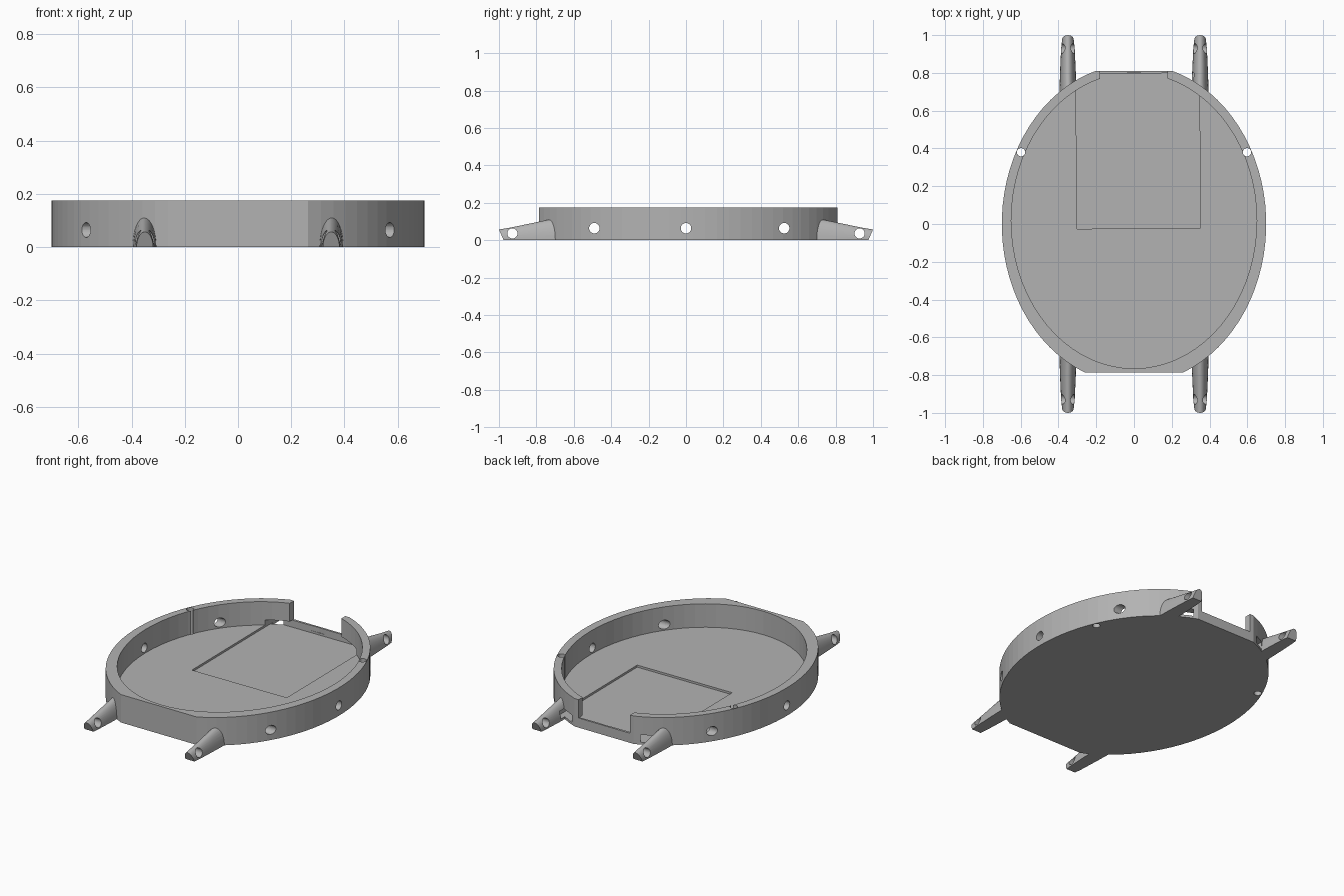
import bpy, bmesh
from math import sin, cos, asin, pi, radians
from mathutils import Matrix

if "Cube" in bpy.data.objects:
    bpy.data.objects.remove(bpy.data.objects["Cube"])

grey = bpy.data.materials.new("plain_grey")
grey.use_nodes = True
grey.diffuse_color = (0.45, 0.45, 0.45, 1)
grey.node_tree.nodes["Principled BSDF"].inputs["Base Color"].default_value = (0.45, 0.45, 0.45, 1)

HEIGHT, FLOOR, RECESS, SILL = 0.175, 0.028, 0.015, 0.06


def finish(name, bm):
    bmesh.ops.recalc_face_normals(bm, faces=bm.faces)
    mesh = bpy.data.meshes.new(name)
    bm.to_mesh(mesh)
    bm.free()
    mesh.materials.append(grey)
    obj = bpy.data.objects.new(name, mesh)
    bpy.context.collection.objects.link(obj)
    return obj


def prism(name, outline, z0, z1):
    bm = bmesh.new()
    low = bm.faces.new([bm.verts.new((x, y, z0)) for x, y in outline])
    top = bmesh.ops.extrude_face_region(bm, geom=[low])["geom"]
    moved = [v for v in top if isinstance(v, bmesh.types.BMVert)]
    bmesh.ops.translate(bm, verts=moved, vec=(0, 0, z1 - z0))
    return finish(name, bm)


def box(name, x0, x1, y0, y1, z0, z1):
    return prism(name, [(x0, y0), (x1, y0), (x1, y1), (x0, y1)], z0, z1)


def rod(name, centre, radius, length, axis):
    bm = bmesh.new()
    turn = Matrix.Rotation(pi / 2, 4, "Y") if axis == "X" else Matrix()
    bmesh.ops.create_cone(bm, cap_ends=True, segments=32, radius1=radius, radius2=radius,
                          depth=length, matrix=Matrix.Translation(centre) @ turn)
    return finish(name, bm)


def cut(obj, cutters):
    for cutter in cutters:
        mod = obj.modifiers.new("cut", "BOOLEAN")
        mod.operation, mod.solver, mod.object = "DIFFERENCE", "EXACT", cutter
    mesh = bpy.data.meshes.new_from_object(
        obj.evaluated_get(bpy.context.evaluated_depsgraph_get()))
    obj.modifiers.clear()
    obj.data = mesh


def case_outline():
    # oval with flat front and back ends
    a, b, n = 0.70, 0.847, 32
    start, end = asin(-0.785 / b), asin(0.81 / b)
    angles = [start + (end - start) * i / n for i in range(n + 1)]
    side = [(a * cos(t), b * sin(t)) for t in angles]
    return side + [(-x, y) for x, y in reversed(side)]


def lug(name, sx, sy):
    # tapered arch lofted from half-oval sections: y, half width, height
    sections = [(0.60, 0.046, 0.128), (0.70, 0.045, 0.116), (0.80, 0.042, 0.096),
                (0.93, 0.036, 0.069), (0.975, 0.031, 0.057)]
    n = 16
    bm = bmesh.new()
    rings = []
    for k, (y, w, h) in enumerate(sections):
        lean = 0.025 if k == len(sections) - 1 else 0
        rings.append([bm.verts.new((sx * 0.35 + w * cos(pi * i / n),
                                    sy * (y + lean * sin(pi * i / n)),
                                    h * sin(pi * i / n))) for i in range(n + 1)])
    for r, s in zip(rings, rings[1:]):
        for i in range(n + 1):
            j = (i + 1) % (n + 1)
            bm.faces.new((r[i], r[j], s[j], s[i]))
    bm.faces.new(rings[0])
    bm.faces.new(rings[-1])
    return finish(name, bm)


# Case body and the solid used to trim the lugs against it
case = prism("case_body", case_outline(), 0, HEIGHT)
blank = prism("trim_helper", case_outline(), -0.1, HEIGHT + 0.1)

# Cutters: oval interior, back notch, shallow recess
oval = [(0.65 * cos(2 * pi * i / 72), 0.0175 + 0.7825 * sin(2 * pi * i / 72)) for i in range(72)]
interior = prism("interior_cutter", oval, FLOOR, 0.4)
notch = box("notch_cutter", -0.18, 0.177, 0.6, 0.95, SILL, 0.4)
recess = box("recess_cutter", -0.327, 0.327, -0.41, 0.41, RECESS, SILL + 0.001)
recess.data.transform(Matrix.Translation((0.022, 0.387, 0)) @ Matrix.Rotation(radians(0.5), 4, "Z"))

# Cutters: cross holes, vertical holes and strap pin holes
cross = [rod("cross_hole_cutter", (0, y, 0.064), 0.028, 2, "X") for y in (-0.49, 0, 0.525)]
vertical = [rod("vertical_hole_cutter", (x, 0.38, 0.1), 0.022, 1, "Z") for x in (-0.598, 0.598)]
pins = [rod("pin_hole_cutter", (0, y, 0.036), 0.027, 2, "X") for y in (-0.928, 0.928)]

cut(case, [interior, notch, recess] + cross + vertical)

# Four strap lugs
parts = [case]
for sx, xname in ((1, "left"), (-1, "right")):
    for sy, yname in ((-1, "front"), (1, "back")):
        part = lug(f"{yname}_{xname}_lug", sx, sy)
        cut(part, [blank, recess, pins[0 if sy < 0 else 1]])
        parts.append(part)

# Remove helpers and shade
for helper in [blank, interior, notch, recess] + cross + vertical + pins:
    bpy.data.objects.remove(helper)
for part in parts:
    bpy.ops.object.select_all(action="DESELECT")
    part.select_set(True)
    bpy.context.view_layer.objects.active = part
    if part is case:
        bpy.ops.object.shade_flat()
    else:
        bpy.ops.object.shade_smooth_by_angle(angle=radians(30))
